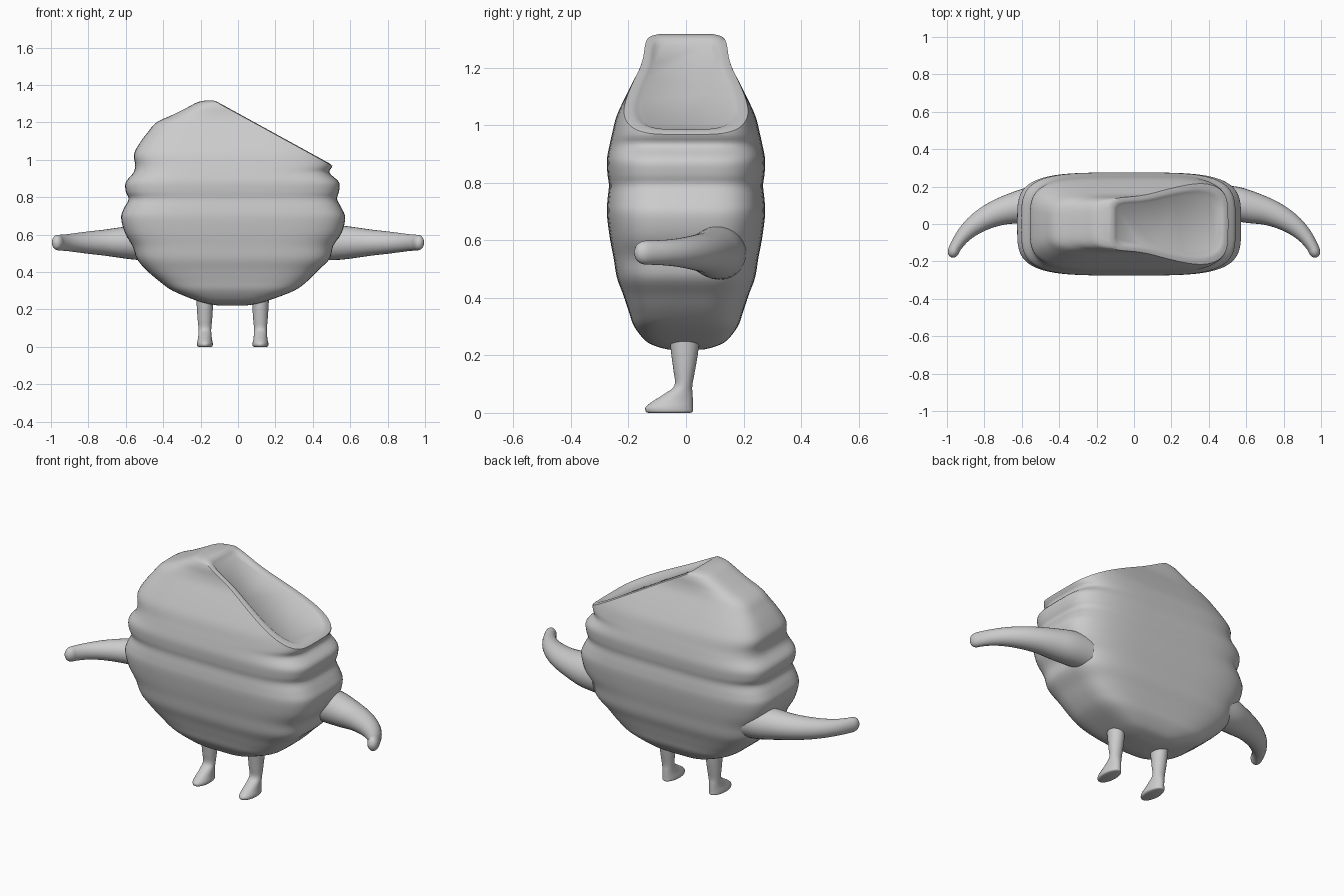
import bpy, bmesh, math
from mathutils import Vector

cube = bpy.data.objects.get("Cube")
if cube:
    bpy.data.objects.remove(cube, do_unlink=True)

grey = bpy.data.materials.new("plain grey")
grey.use_nodes = True
colour = (0.6, 0.6, 0.6, 1)
grey.diffuse_color = colour
grey.node_tree.nodes["Principled BSDF"].inputs["Base Color"].default_value = colour


def smooth_rows(rows, steps):
    """Run a smooth spline through rows of numbers."""
    out = []
    last = len(rows) - 1
    for i in range(last):
        quad = (rows[max(i - 1, 0)], rows[i], rows[i + 1], rows[min(i + 2, last)])
        for s in range(steps):
            t = s / steps
            out.append([b + (c - a) * t / 2
                        + (a - 2.5 * b + 2 * c - d / 2) * t * t
                        + (1.5 * (b - c) + (d - a) / 2) * t ** 3
                        for a, b, c, d in zip(*quad)])
    return out + [list(rows[last])]


def oval(centre, across, up, sides, power=2):
    """Closed ring; a higher power gives a rounder-cornered box."""
    ring = []
    for k in range(sides):
        angle = math.tau * k / sides
        c, s = math.cos(angle), math.sin(angle)
        ring.append(centre
                    + across * math.copysign(abs(c) ** (2 / power), c)
                    + up * math.copysign(abs(s) ** (2 / power), s))
    return ring


def loft(rings):
    """Skin a stack of rings and close both ends."""
    bm = bmesh.new()
    loops = [[bm.verts.new(p) for p in ring] for ring in rings]
    count = len(loops[0])
    for low, high in zip(loops, loops[1:]):
        for k in range(count):
            n = (k + 1) % count
            bm.faces.new((low[k], low[n], high[n], high[k]))
    bm.faces.new(loops[0])
    bm.faces.new(loops[-1])
    bmesh.ops.recalc_face_normals(bm, faces=bm.faces)
    return bm


def finish(bm, name, sharp=40):
    mesh = bpy.data.meshes.new(name)
    bm.to_mesh(mesh)
    bm.free()
    mesh.materials.append(grey)
    obj = bpy.data.objects.new(name, mesh)
    bpy.context.collection.objects.link(obj)
    bpy.ops.object.select_all(action="DESELECT")
    obj.select_set(True)
    bpy.context.view_layer.objects.active = obj
    bpy.ops.object.shade_smooth_by_angle(angle=math.radians(sharp))
    return obj


# Rippled body: height, right edge, left edge, half depth
body_rows = [
    (.22, -.1, .04, .06), (.23, -.16, .1, .1), (.25, -.23, .17, .14),
    (.3, -.35, .3, .18), (.35, -.42, .37, .198), (.41, -.49, .43, .218),
    (.47, -.54, .49, .24), (.54, -.565, .51, .252), (.61, -.605, .555, .265),
    (.69, -.625, .573, .275), (.74, -.61, .555, .273), (.79, -.585, .53, .268),
    (.83, -.6, .54, .273), (.88, -.6, .54, .275), (.93, -.56, .49, .266),
    (.97, -.55, .505, .257), (1.03, -.556, .5, .242), (1.09, -.525, .49, .215),
    (1.15, -.48, .45, .185), (1.2, -.435, .4, .16), (1.24, -.35, .34, .148),
    (1.28, -.27, .26, .142), (1.306, -.22, .18, .13), (1.316, -.18, .1, .1),
]
rings = [oval(Vector(((a + b) / 2, 0, z)), Vector(((b - a) / 2, 0, 0)),
              Vector((0, d, 0)), 72, 4)
         for z, a, b, d in smooth_rows(body_rows, 4)]
bm = loft(rings)

# Slanted cut across the upper left, with a raised rim and dished panel
slope = Vector((.34, 0, .62)).normalized()
along = Vector((.62, 0, -.34)).normalized()
cut = bmesh.ops.bisect_plane(bm, geom=bm.verts[:] + bm.edges[:] + bm.faces[:],
                             plane_co=(-.12, 0, 1.31), plane_no=slope,
                             clear_outer=True)
rim = [e for e in cut["geom_cut"] if isinstance(e, bmesh.types.BMEdge)]
face = bmesh.ops.contextual_create(bm, geom=rim)["faces"][0]
middle = face.calc_center_median()
centre = Vector((.19, 0, 1.14))
for shrink, drop in ((.02, -.004), (.018, .004), (.015, .01)):
    face = bmesh.ops.extrude_discrete_faces(bm, faces=[face])["faces"][0]
    for v in face.verts:
        off = v.co - centre
        u, w = off.dot(along), off.y
        v.co -= along * (u * shrink / .35) + Vector((0, w * shrink / .18, 0))
        v.co -= slope * drop
bmesh.ops.recalc_face_normals(bm, faces=bm.faces)
finish(bm, "body", 50)

# Curved tapering arms: x, y, horizontal radius, vertical radius
arm_rows = [
    (.44, .12, .09, .095), (.54, .108, .092, .092), (.62, .09, .086, .083),
    (.71, .067, .073, .07), (.79, .033, .062, .061), (.86, -.012, .051, .052),
    (.915, -.065, .04, .045), (.953, -.12, .032, .042),
    (.966, -.15, .03, .04), (.971, -.17, .021, .028), (.973, -.179, .006, .008),
]
arm_path = smooth_rows(arm_rows, 4)
for side, name in ((1, "left_arm"), (-1, "right_arm")):
    rings = []
    for i, (x, y, flat, tall) in enumerate(arm_path):
        before, after = arm_path[max(i - 1, 0)], arm_path[min(i + 1, len(arm_path) - 1)]
        run = Vector((side * (after[0] - before[0]), after[1] - before[1], 0)).normalized()
        sideways = Vector((-run.y, run.x, 0))
        rings.append(oval(Vector((side * x, y, .557)), sideways * flat,
                          Vector((0, 0, tall)), 28))
    finish(loft(rings), name)

# Short legs flowing into feet: height, y centre, half length, half width
leg_rows = [
    (0, -.058, .072, .034), (.005, -.058, .082, .041), (.02, -.058, .082, .042),
    (.04, -.046, .07, .038), (.065, -.027, .05, .035), (.095, -.009, .031, .034),
    (.15, -.006, .038, .039), (.21, -.005, .047, .043), (.28, -.005, .054, .047),
]
leg_path = smooth_rows(leg_rows, 4)
for x, name in ((.12, "left_leg"), (-.177, "right_leg")):
    finish(loft([oval(Vector((x, y, z)), Vector((wide, 0, 0)),
                      Vector((0, long, 0)), 28)
                 for z, y, long, wide in leg_path]), name)
